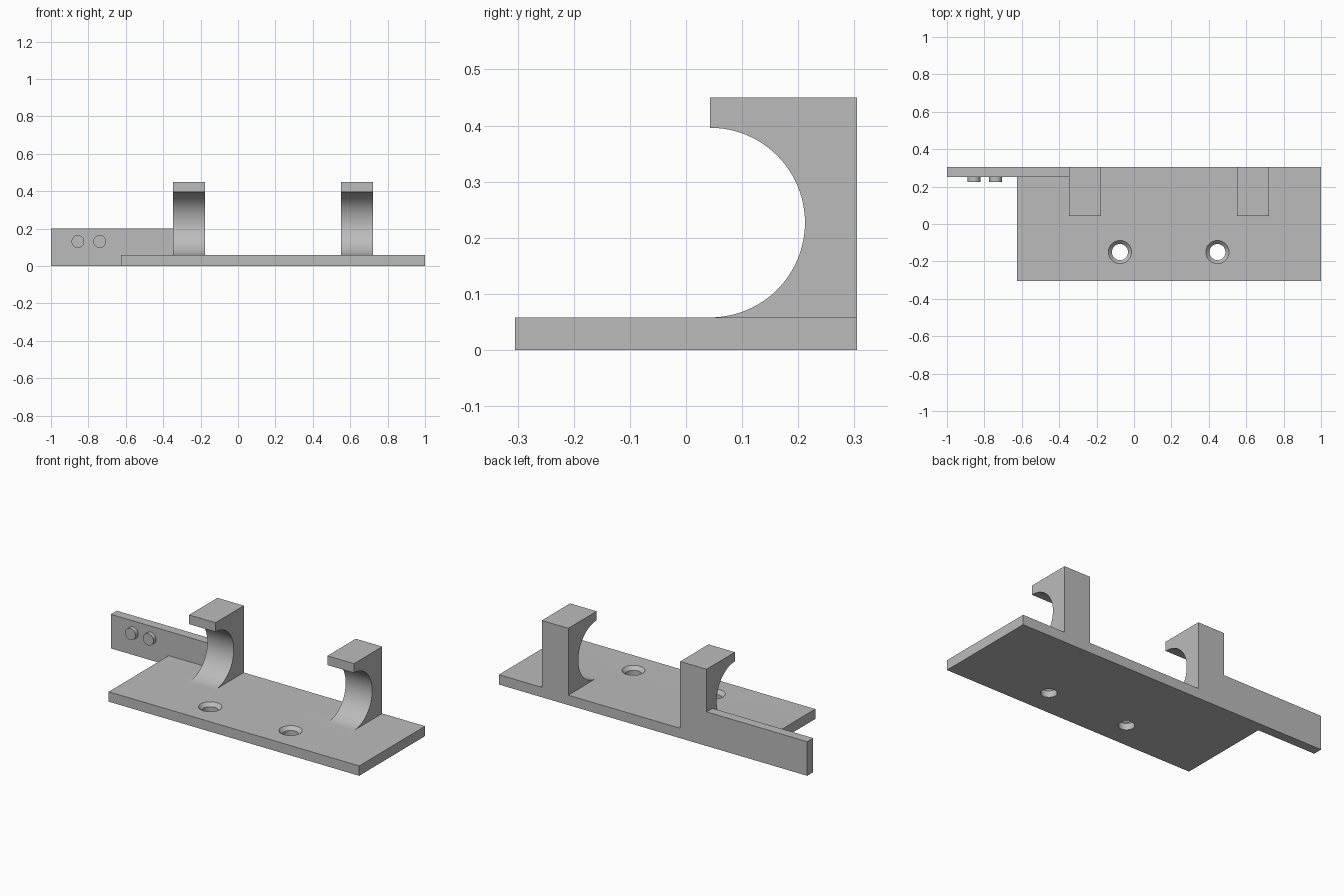
import bpy, bmesh, math
from mathutils import Matrix

if "Cube" in bpy.data.objects:
    bpy.data.objects.remove(bpy.data.objects["Cube"])

grey = bpy.data.materials.new("plain grey")
grey.diffuse_color = (0.5, 0.5, 0.5, 1)
grey.use_nodes = True
grey.node_tree.nodes["Principled BSDF"].inputs["Base Color"].default_value = grey.diffuse_color

T = 0.058      # plate thickness
BACK = 0.305   # back face


def finish(name, bm):
    bmesh.ops.recalc_face_normals(bm, faces=bm.faces)
    me = bpy.data.meshes.new(name)
    bm.to_mesh(me)
    bm.free()
    ob = bpy.data.objects.new(name, me)
    bpy.context.collection.objects.link(ob)
    me.materials.append(grey)
    return ob


def prism(name, pts, x0, x1):
    """Extrude a (y, z) outline along x."""
    bm = bmesh.new()
    face = bm.faces.new([bm.verts.new((x0, y, z)) for y, z in pts])
    ext = bmesh.ops.extrude_face_region(bm, geom=[face])
    verts = [v for v in ext["geom"] if isinstance(v, bmesh.types.BMVert)]
    bmesh.ops.translate(bm, verts=verts, vec=(x1 - x0, 0, 0))
    return finish(name, bm)


def lathe(name, rings, matrix, n=48):
    """Closed solid from (radius, height) rings around local z."""
    bm = bmesh.new()
    loops = [[bm.verts.new((r * math.cos(math.tau * i / n), r * math.sin(math.tau * i / n), h))
              for i in range(n)] for r, h in rings]
    for a, b in zip(loops, loops[1:]):
        for i in range(n):
            j = (i + 1) % n
            bm.faces.new((a[i], a[j], b[j], b[i]))
    bm.faces.new(loops[0])
    bm.faces.new(loops[-1])
    bm.transform(matrix)
    return finish(name, bm)


def rect(y0, y1, z0, z1):
    return [(y0, z0), (y1, z0), (y1, z1), (y0, z1)]


def boolean(target, other, op):
    mod = target.modifiers.new(op.lower(), 'BOOLEAN')
    mod.object, mod.operation, mod.solver = other, op, 'EXACT'
    bpy.context.view_layer.objects.active = target
    bpy.ops.object.modifier_apply(modifier=mod.name)
    bpy.data.objects.remove(other, do_unlink=True)


# Base plate with side bar
bracket = prism("clip_bracket", rect(-BACK, BACK, 0, T), -0.625, 1.0)
boolean(bracket, prism("side_bar", rect(0.25, BACK, 0, 0.2), -1.0, -0.30), 'UNION')

# Two C-shaped clips: square back, half-round opening, rooted in the plate
cy, r = 0.043, 0.169
cz = T + r
arc = [(cy + r * math.cos(a), cz + r * math.sin(a))
       for a in (math.pi * (i / 48 - 0.5) for i in range(49))]
clip = [(cy, 0.03)] + arc + [(cy, 0.45), (BACK, 0.45), (BACK, 0.03)]
for x0, x1 in ((-0.347, -0.176), (0.55, 0.722)):
    boolean(bracket, prism("clip", clip, x0, x1), 'UNION')

# Countersunk screw holes
for x in (-0.075, 0.446):
    cutter = lathe("hole_cutter", [(0.043, -0.05), (0.043, T - 0.02), (0.062, T), (0.062, T + 0.02)],
                   Matrix.Translation((x, -0.15, 0)))
    boolean(bracket, cutter, 'DIFFERENCE')

# Pins on the side bar
pins = [lathe("bar_pin", [(0.034, 0), (0.034, 0.035)],
              Matrix.Translation((x, 0.26, 0.131)) @ Matrix.Rotation(math.pi / 2, 4, 'X'))
        for x in (-0.856, -0.74)]

for ob in [bracket] + pins:
    bpy.ops.object.select_all(action='DESELECT')
    ob.select_set(True)
    bpy.context.view_layer.objects.active = ob
    bpy.ops.object.shade_smooth_by_angle(angle=math.radians(30))
